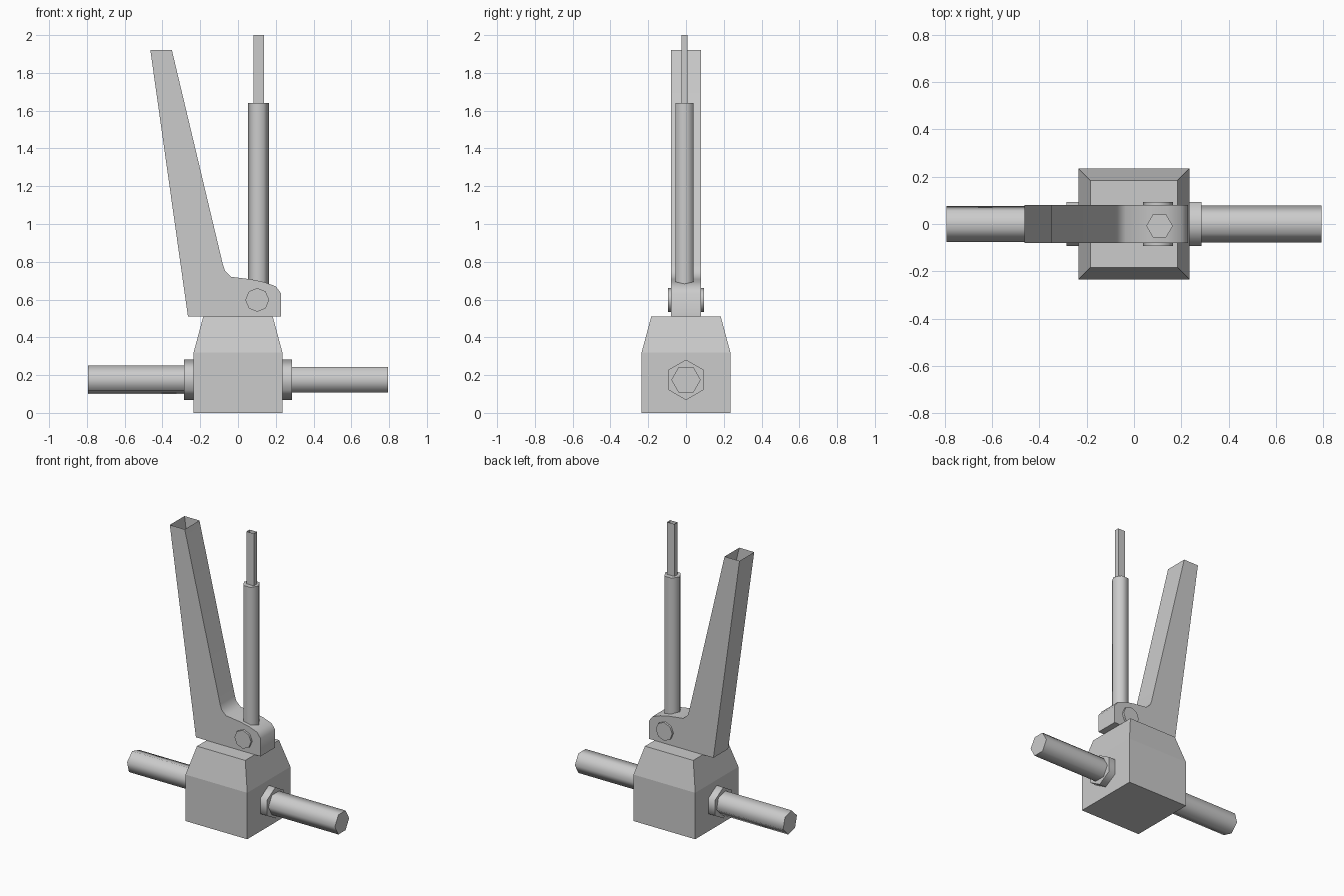
import bpy, bmesh
from math import radians, cos, sin, pi
from mathutils import Vector

if "Cube" in bpy.data.objects:
    bpy.data.objects.remove(bpy.data.objects["Cube"])


def make(name, verts, faces, smooth=None):
    me = bpy.data.meshes.new(name)
    me.from_pydata(verts, [], faces)
    bm = bmesh.new()
    bm.from_mesh(me)
    bmesh.ops.recalc_face_normals(bm, faces=bm.faces)
    bm.to_mesh(me)
    bm.free()
    ob = bpy.data.objects.new(name, me)
    bpy.context.collection.objects.link(ob)
    if smooth:
        bpy.ops.object.select_all(action='DESELECT')
        ob.select_set(True)
        bpy.context.view_layer.objects.active = ob
        bpy.ops.object.shade_smooth_by_angle(angle=radians(smooth))
    return ob


def loft(name, rings, start=True, end=True, smooth=None, skip=()):
    """Skin equal-length rings, with optional caps and left-out side faces."""
    n = len(rings[0])
    faces = [(r * n + i, r * n + (i + 1) % n, (r + 1) * n + (i + 1) % n, (r + 1) * n + i)
             for r in range(len(rings) - 1) for i in range(n) if i not in skip]
    if start:
        faces.append(tuple(range(n)))
    if end:
        faces.append(tuple(range((len(rings) - 1) * n, len(rings) * n)))
    return make(name, [v for ring in rings for v in ring], faces, smooth)


def rod(name, a, b, r, sides, turn=0, smooth=75):
    """Prism from a to b; turn is measured from the first cross axis."""
    a, b = Vector(a), Vector(b)
    d = (b - a).normalized()
    u = Vector((0, 1, 0)) if abs(d.x) > 0.5 else Vector((1, 0, 0))
    v = d.cross(u)
    rings = [[p + r * (cos(t) * u + sin(t) * v)
              for t in (radians(turn) + 2 * pi * i / sides for i in range(sides))] for p in (a, b)]
    return loft(name, rings, smooth=smooth)


def rect(x, y, hx, hy, z):
    return [(x - hx, y - hy, z), (x + hx, y - hy, z), (x + hx, y + hy, z), (x - hx, y + hy, z)]


# Base block with tapered shoulders
loft("base_block", [rect(0, 0, h, h, z) for h, z in ((0.235, 0), (0.235, 0.32), (0.184, 0.51))])

# Lever: extruded side profile, open at the upper end
profile = [(-0.265, 0.51), (-0.464, 1.92), (-0.35, 1.92), (-0.08, 0.785), (-0.069, 0.752),
           (-0.035, 0.72), (0.07, 0.707), (0.14, 0.692), (0.20, 0.67), (0.228, 0.632), (0.228, 0.51)]
loft("lever", [[(x, y, z) for x, z in profile] for y in (-0.08, 0.08)], smooth=50, skip=(1,))

# Pivot pin through the lever
rod("pivot_pin", (0.102, -0.094, 0.598), (0.102, 0.094, 0.598), 0.063, 8)

# Upright push rod with thin open tip
rod("push_rod", (0.108, -0.008, 0.60), (0.108, -0.008, 1.64), 0.056, 6)
loft("push_rod_tip", [rect(0.11, -0.008, 0.028, 0.017, z) for z in (1.62, 2.0)], end=False)

# Side pipes and their hexagonal collars
for side, s, turn in (("left", -1, 15), ("right", 1, 0)):
    rod(side + "_pipe", (s * 0.2, 0, 0.175), (s * 0.793, 0, 0.175), 0.078, 6, turn)
    rod(side + "_collar", (s * 0.2, 0, 0.175), (s * 0.286, 0, 0.175), 0.107, 6, 30)
